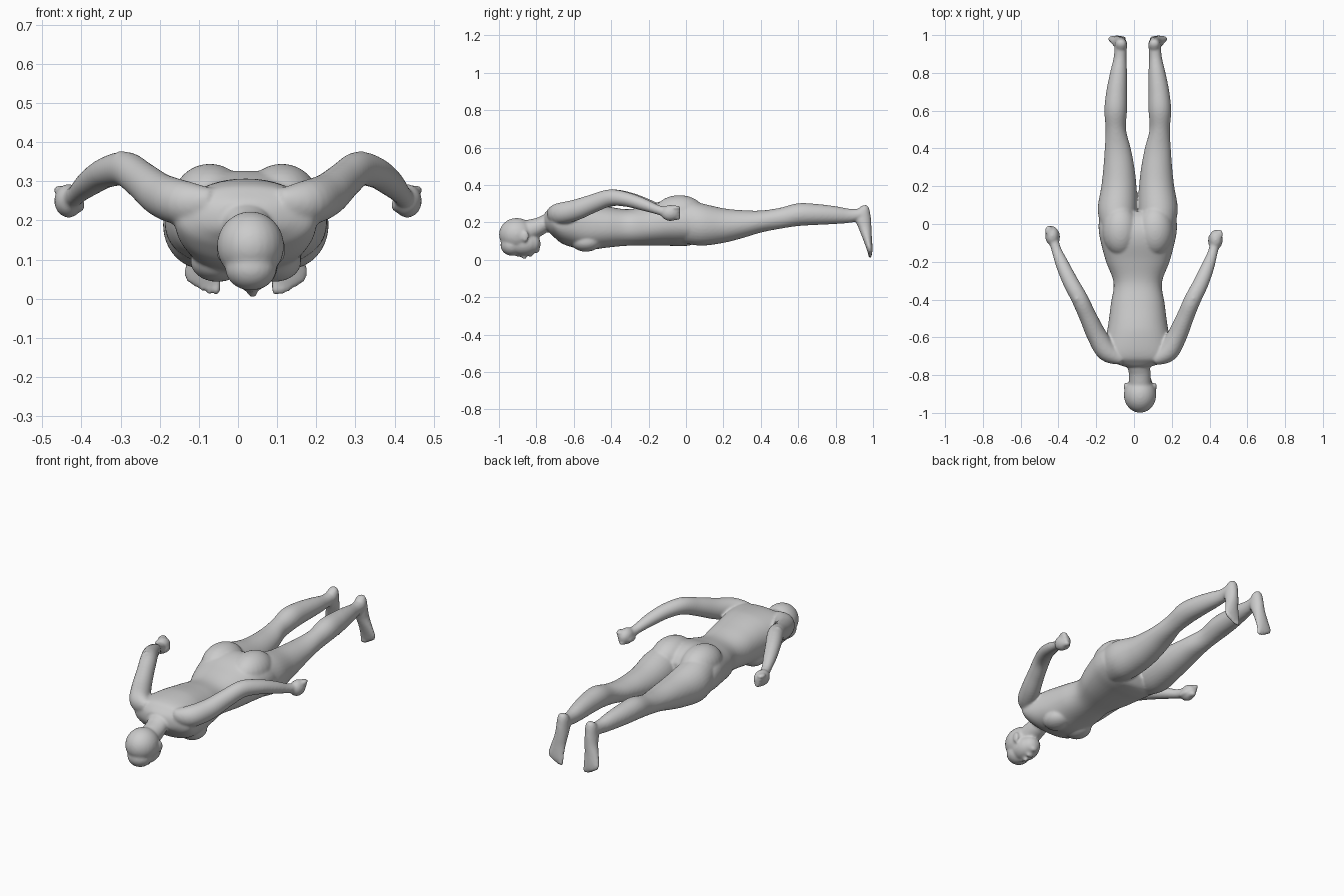
import bpy, bmesh, math
from mathutils import Vector

if "Cube" in bpy.data.objects:
    bpy.data.objects.remove(bpy.data.objects["Cube"])

MID = 0.02          # the figure's centre line sits slightly right of x = 0
parts = []


def finish(bm, name):
    bmesh.ops.recalc_face_normals(bm, faces=bm.faces)
    me = bpy.data.meshes.new(name)
    bm.to_mesh(me)
    bm.free()
    ob = bpy.data.objects.new(name, me)
    bpy.context.collection.objects.link(ob)
    parts.append(ob)


def catmull(a, b, c, d, t):
    return [0.5 * (2 * q + (r - p) * t + (2 * p - 5 * q + 4 * r - s) * t * t
                   + (3 * q - p - 3 * r + s) * t ** 3) for p, q, r, s in zip(a, b, c, d)]


def loft(name, keys, axis=None, power=2.0, seg=32, sub=5):
    """Closed tube through keys (x, y, z, side radius, other radius)."""
    rows = []
    for i in range(len(keys) - 1):
        quad = [keys[min(max(i + k, 0), len(keys) - 1)] for k in (-1, 0, 1, 2)]
        rows += [catmull(*quad, j / sub) for j in range(sub)]
    rows.append(list(keys[-1]))
    bm = bmesh.new()
    rings = []
    for i, r in enumerate(rows):
        t = Vector(axis) if axis else (Vector(rows[min(i + 1, len(rows) - 1)][:3])
                                       - Vector(rows[max(i - 1, 0)][:3])).normalized()
        u = (Vector((1, 0, 0)) - t * t.x).normalized()
        v = t.cross(u)
        ring = []
        for k in range(seg):
            a = 2 * math.pi * k / seg
            c, s = math.cos(a), math.sin(a)
            ring.append(bm.verts.new(
                Vector(r[:3]) + u * math.copysign(abs(c) ** (2 / power), c) * r[3]
                + v * math.copysign(abs(s) ** (2 / power), s) * r[4]))
        rings.append(ring)
    for p, q in zip(rings, rings[1:]):
        for k in range(seg):
            bm.faces.new((p[k], p[(k + 1) % seg], q[(k + 1) % seg], q[k]))
    bm.faces.new(rings[0])
    bm.faces.new(rings[-1])
    finish(bm, name)


def ball(name, loc, size):
    bm = bmesh.new()
    bmesh.ops.create_uvsphere(bm, u_segments=24, v_segments=16, radius=1)
    for v in bm.verts:
        v.co = Vector([l + c * s for l, c, s in zip(loc, v.co, size)])
    finish(bm, name)


def section(cx, y, hw, top, bottom):
    return (cx, y, (top + bottom) / 2, hw, (top - bottom) / 2)


# torso: y, half width, back height, belly height
torso = [(-.755, .07, .25, .165), (-.735, .13, .27, .15), (-.71, .175, .29, .125),
         (-.66, .18, .302, .085), (-.58, .165, .307, .06), (-.52, .155, .302, .052),
         (-.42, .142, .285, .065), (-.31, .128, .27, .075), (-.2, .168, .292, .075),
         (-.1, .195, .322, .075), (-.03, .207, .325, .073), (.03, .2, .30, .08),
         (.065, .15, .26, .12)]
loft("torso", [section(MID, *t) for t in torso], (0, 1, 0), 2.25, 48)

# neck and head, face down
loft("neck", [(.032, -.86, .15, .06, .06), (.03, -.79, .175, .058, .05),
              (.025, -.75, .195, .062, .046), (MID, -.69, .21, .09, .06)])
ball("cranium", (.032, -.905, .135), (.086, .095, .088))
ball("brow", (.033, -.93, .078), (.066, .062, .057))
ball("face", (.034, -.87, .085), (.068, .09, .064))
ball("jaw", (.034, -.825, .085), (.053, .048, .053))
ball("chin", (.035, -.80, .055), (.024, .018, .02))
ball("lips", (.035, -.832, .027), (.022, .014, .012))
ball("nose_bridge", (.036, -.885, .027), (.010, .032, .014))
ball("nose_tip", (.037, -.864, .017), (.014, .014, .015))

# legs: y, offset from centre line, half width, top, bottom
leg = [(-.02, .105, .09, .32, .09), (.08, .108, .104, .302, .075), (.2, .1, .093, .275, .09),
       (.3, .1, .082, .265, .115), (.4, .106, .069, .263, .145), (.5, .116, .054, .277, .165),
       (.6, .117, .06, .302, .18), (.7, .112, .055, .298, .186), (.8, .102, .045, .286, .191),
       (.88, .094, .034, .272, .198), (.94, .09, .033, .275, .21)]
# feet: z, offset, y, half width, half thickness
foot = [(.292, .088, .958, .014, .012), (.27, .088, .95, .029, .031), (.22, .09, .946, .034, .043),
        (.17, .094, .957, .036, .035), (.12, .104, .968, .041, .026), (.07, .111, .979, .047, .018),
        (.04, .107, .984, .044, .013)]
# arms: offset, y, z, two radii
arm = [(.09, -.70, .232, .04, .055), (.16, -.675, .245, .055, .058), (.213, -.59, .265, .052, .056),
       (.258, -.49, .302, .046, .049), (.298, -.40, .331, .044, .045), (.345, -.31, .322, .041, .039),
       (.385, -.22, .295, .035, .033), (.415, -.14, .266, .026, .025), (.43, -.08, .252, .028, .03)]

for s, side in ((-1, "left"), (1, "right")):
    loft(side + "_leg", [section(MID + s * d, y, w, a, b) for y, d, w, a, b in leg], (0, 1, 0))
    loft(side + "_foot", [(MID + s * d, y, z, w, h) for z, d, y, w, h in foot], (0, 0, 1))
    for k in range(5):
        ball(side + "_toe", (MID + s * (.076 + .017 * k), .984, .029 + .002 * k * k),
             (.012 - .0008 * k, .011, .022 - .001 * k))
    ball(side + "_buttock", (MID + s * .092, -.035, .25), (.096, .135, .095))
    ball(side + "_breast", (MID + s * .072, -.535, .095), (.07, .08, .052))
    ball(side + "_ear", (.033 + s * .077, -.86, .125), (.011, .02, .03))

    # arms drift from the body centre line to x = 0 at the hands
    last = len(arm) - 1
    loft(side + "_arm", [(MID * (1 - i / last) + s * d, y - s * .01 * i / last, z, a, b)
                         for i, (d, y, z, a, b) in enumerate(arm)])
    ball(side + "_elbow", (.007 + s * .307, -.395, .352), (.022, .028, .026))
    y0 = -.073 - s * .01
    ball(side + "_fist", (s * .433, y0, .25), (.037, .052, .043))
    for k in range(4):
        ball(side + "_finger", (s * (.452 - .006 * k), y0 + .028, .278 - .018 * k), (.02, .027, .012))
    ball(side + "_thumb", (s * .405, y0 - .005, .238), (.014, .035, .016))

# fuse all parts into one smooth skin
for ob in parts:
    ob.select_set(True)
body = parts[0]
bpy.context.view_layer.objects.active = body
bpy.ops.object.join()
body.name = "human_body"
remesh = body.modifiers.new("fuse", "REMESH")
remesh.mode = "VOXEL"
remesh.voxel_size = .0065
smooth = body.modifiers.new("soften", "SMOOTH")
smooth.factor = .5
smooth.iterations = 8
bpy.ops.object.modifier_apply(modifier="fuse")
bpy.ops.object.modifier_apply(modifier="soften")
bpy.ops.object.shade_smooth()
